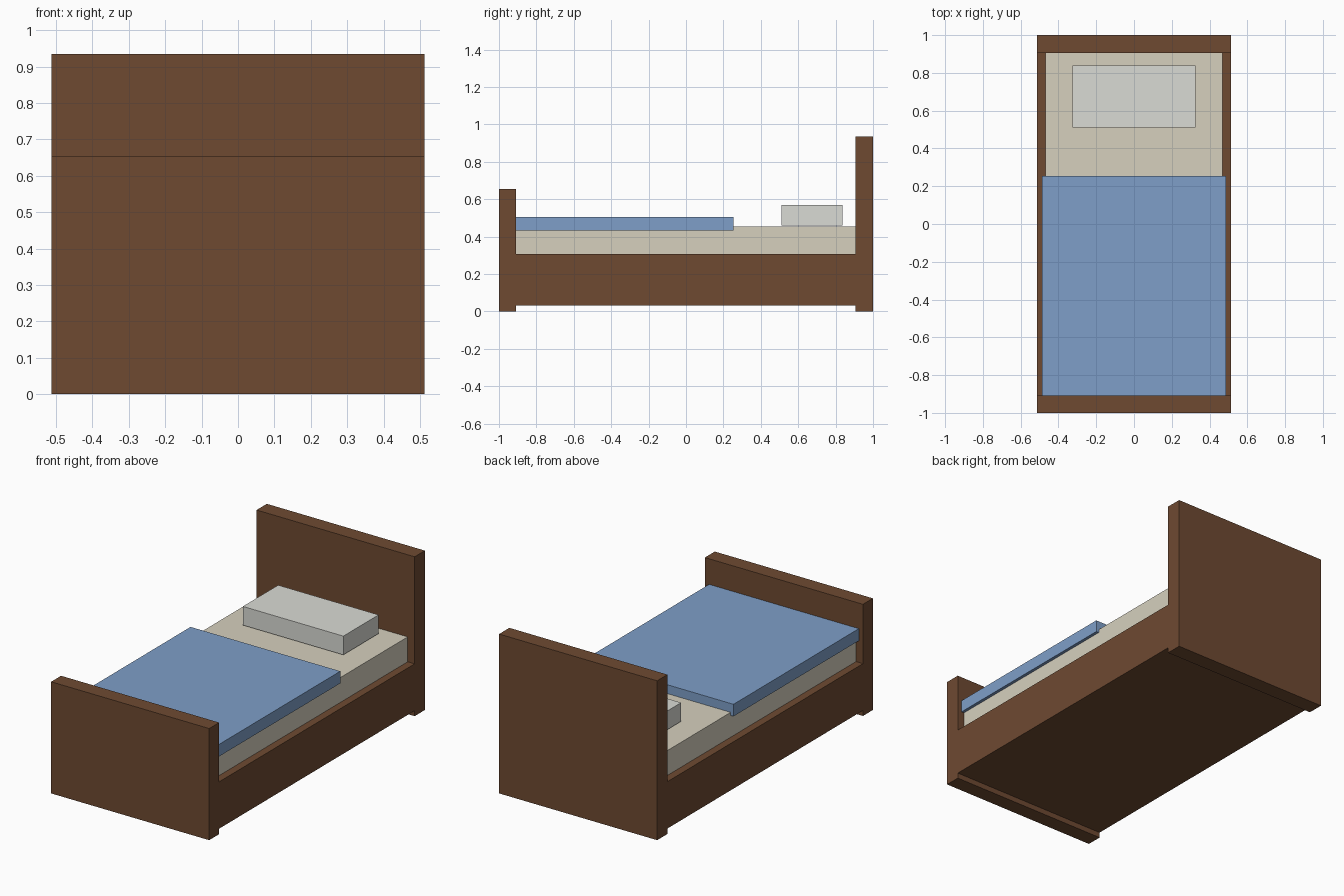
import bpy
import bmesh
from mathutils import Matrix

if "Cube" in bpy.data.objects:
    bpy.data.objects.remove(bpy.data.objects["Cube"])


def material(name, rgb):
    mat = bpy.data.materials.new(name)
    mat.diffuse_color = (*rgb, 1.0)
    mat.use_nodes = True
    mat.node_tree.nodes["Principled BSDF"].inputs["Base Color"].default_value = mat.diffuse_color
    return mat


def box(name, half_width, y, z, mat):
    """Flat-faced box centred on x, spanning the given y and z ranges."""
    bm = bmesh.new()
    bmesh.ops.create_cube(bm, size=1.0)
    size = (2 * half_width, y[1] - y[0], z[1] - z[0])
    centre = (0, (y[0] + y[1]) / 2, (z[0] + z[1]) / 2)
    bm.transform(Matrix.LocRotScale(centre, None, size))
    mesh = bpy.data.meshes.new(name)
    bm.to_mesh(mesh)
    bm.free()
    mesh.materials.append(mat)
    obj = bpy.data.objects.new(name, mesh)
    bpy.context.collection.objects.link(obj)
    return obj


wood = material("wood", (0.156, 0.068, 0.031))
cream = material("mattress_cloth", (0.67, 0.63, 0.515))
blue = material("blanket_cloth", (0.21, 0.345, 0.58))
white = material("pillow_cloth", (0.70, 0.71, 0.665))

HALF = 0.513            # half width of the wooden frame
FOOT, HEAD = -0.908, 0.905  # inner faces of the end boards

# Wooden frame: two end boards and a solid base between them
box("footboard", HALF, (-1.0, FOOT), (0.0, 0.655), wood)
box("headboard", HALF, (HEAD, 1.0), (0.0, 0.935), wood)
box("bed_base", HALF, (FOOT, HEAD), (0.032, 0.307), wood)

# Bedding
box("mattress", 0.468, (FOOT, HEAD), (0.307, 0.453), cream)
box("blanket", 0.486, (FOOT, 0.254), (0.434, 0.505), blue)
box("pillow", 0.326, (0.511, 0.838), (0.46, 0.57), white)
